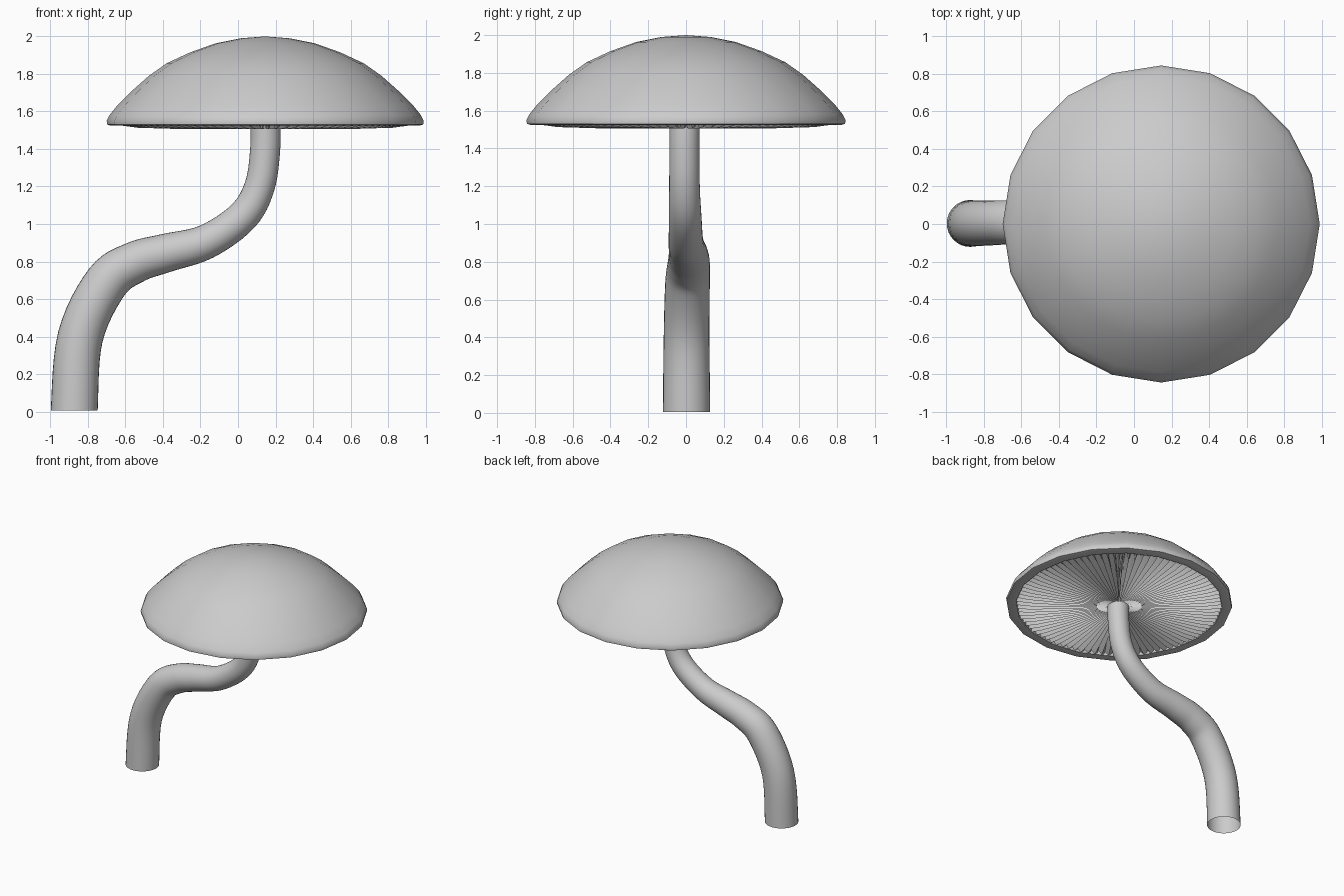
import bpy, bmesh, math
from mathutils import Vector

if "Cube" in bpy.data.objects:
    bpy.data.objects.remove(bpy.data.objects["Cube"])

CX = 0.145  # cap centre


def finish(name, bm, angle=50):
    bmesh.ops.recalc_face_normals(bm, faces=bm.faces)
    me = bpy.data.meshes.new(name)
    bm.to_mesh(me)
    bm.free()
    ob = bpy.data.objects.new(name, me)
    bpy.context.collection.objects.link(ob)
    bpy.ops.object.select_all(action='DESELECT')
    ob.select_set(True)
    bpy.context.view_layer.objects.active = ob
    bpy.ops.object.shade_smooth_by_angle(angle=math.radians(angle))
    return ob


def ring(bm, n, point):
    return [bm.verts.new(point(i, 2 * math.pi * i / n)) for i in range(n)]


def bridge(bm, a, b):
    n = len(a)
    for i in range(n):
        bm.faces.new((a[i], a[(i + 1) % n], b[(i + 1) % n], b[i]))


def skin(bm, rings):
    for a, b in zip(rings, rings[1:]):
        bridge(bm, a, b)


# Cap: 20-sided lathed dome with a rolled rim
profile = [(0.13, 1.99), (0.265, 1.963), (0.40, 1.915), (0.525, 1.857), (0.62, 1.79),
           (0.71, 1.71), (0.79, 1.63), (0.83, 1.58), (0.845, 1.55), (0.842, 1.53),
           (0.82, 1.524), (0.77, 1.526), (0.76, 1.56)]
bm = bmesh.new()
rings = [ring(bm, 20, lambda i, t, r=r, z=z: (CX + r * math.cos(t), r * math.sin(t), z))
         for r, z in profile]
skin(bm, rings)
top = bm.verts.new((CX, 0, 2.0))
for i in range(20):
    bm.faces.new((top, rings[0][i], rings[0][(i + 1) % 20]))
finish("cap", bm)

# Gills: pleated disc, ridges low and valleys rising into the cap
GILLS = 90
levels = [(0.775, 1.526, 1.545), (0.68, 1.513, 1.59), (0.45, 1.506, 1.63),
          (0.25, 1.506, 1.63), (0.07, 1.508, 1.58)]
bm = bmesh.new()
skin(bm, [ring(bm, GILLS * 2, lambda i, t, r=r, lo=lo, hi=hi:
               (CX + r * math.cos(t), r * math.sin(t), hi if i % 2 else lo))
          for r, lo, hi in levels])
finish("gills", bm, 30)

# Stem: tapering S-curved open tube
path = [(-0.873, 0.003, 0.005, 0.125), (-0.84, 0.003, 0.40, 0.121),
        (-0.70, 0.008, 0.69, 0.118), (-0.55, 0.015, 0.795, 0.111),
        (-0.385, 0.012, 0.845, 0.103), (-0.17, 0.0, 0.905, 0.092),
        (0.025, -0.004, 1.04, 0.086), (0.115, -0.008, 1.20, 0.081),
        (0.145, -0.008, 1.40, 0.080), (0.146, -0.008, 1.58, 0.080)]
P = [Vector(p) for p in path]
P = [P[0] + Vector((-0.005, 0, -0.3, 0))] + P + [P[-1] + Vector((0, 0, 0.15, 0))]
pts = []
for k in range(1, len(P) - 2):
    a, b, c, d = P[k - 1:k + 3]
    for s in range(6):
        u = s / 6
        pts.append(0.5 * (2 * b + (c - a) * u + (2 * a - 5 * b + 4 * c - d) * u ** 2
                          + (3 * b - a - 3 * c + d) * u ** 3))
pts.append(P[-2])
bm = bmesh.new()
rings = []
for k, p in enumerate(pts):
    tan = (pts[min(k + 1, len(pts) - 1)] - pts[max(k - 1, 0)]).xyz
    if k in (0, len(pts) - 1):
        tan = Vector((0, 0, 1))
    tan.normalize()
    side = Vector((0, 1, 0))
    nor = side.cross(tan).normalized()
    rings.append(ring(bm, 32, lambda i, t, p=p, nor=nor:
                      p.xyz + p.w * (nor * math.cos(t) + Vector((0, 1, 0)) * math.sin(t))))
skin(bm, rings)
finish("stem", bm)
